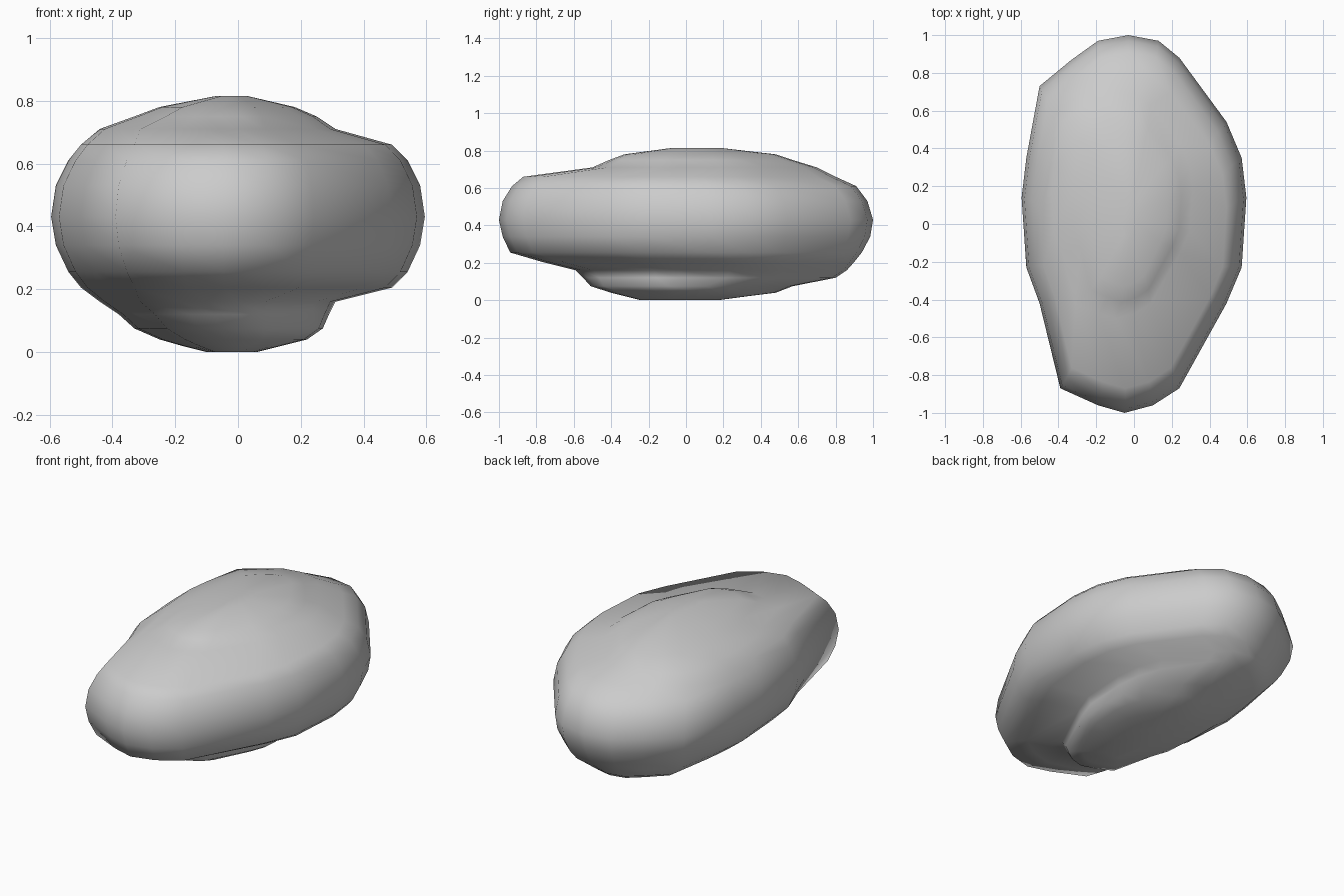
import bpy, bmesh

# widest outline of the stone, seen from above
OUTLINE = [(-.03, 1), (.13, .97), (.24, .88), (.49, .54), (.57, .35),
           (.595, .14), (.57, -.23), (.49, -.42), (.24, -.87), (.10, -.96),
           (-.05, -1), (-.19, -.96), (-.39, -.87), (-.50, -.42), (-.57, -.23),
           (-.595, .14), (-.57, .35), (-.50, .73), (-.33, .87), (-.19, .97)]

# height, then x range and y range of each layer
LAYERS = [(0, -.10, .06, -.24, .17), (.02, -.18, .14, -.32, .32),
          (.04, -.25, .22, -.40, .48), (.075, -.33, .27, -.51, .57),
          (.12, -.38, .29, -.55, .80), (.16, -.44, .31, -.59, .86),
          (.205, -.50, .49, -.77, .90), (.255, -.54, .54, -.94, .94),
          (.34, -.58, .58, -.98, .985), (.43, -.595, .595, -1, 1),
          (.53, -.58, .58, -.98, .97), (.61, -.54, .54, -.93, .91),
          (.66, -.50, .49, -.87, .80), (.71, -.44, .31, -.50, .70),
          (.75, -.33, .25, -.41, .57), (.78, -.25, .18, -.33, .48),
          (.815, -.07, .03, -.07, .18)]


def fit(v, half, lo, hi):
    """Map v from [-half, half] to [lo, hi]."""
    return lo + (v + half) / (2 * half) * (hi - lo)


# stone body: loft the outline through the layers
bm = bmesh.new()
rings = [[bm.verts.new((fit(x, .595, x0, x1), fit(y, 1, y0, y1), z))
          for x, y in OUTLINE] for z, x0, x1, y0, y1 in LAYERS]
n = len(OUTLINE)
for a, b in zip(rings, rings[1:]):
    for i in range(n):
        j = (i + 1) % n
        bm.faces.new((a[i], a[j], b[j], b[i]))
bm.faces.new(rings[0])
bm.faces.new(rings[-1])
bmesh.ops.recalc_face_normals(bm, faces=bm.faces)
for f in bm.faces:
    f.smooth = True

mesh = bpy.data.meshes.new("stone")
bm.to_mesh(mesh)
bm.free()
stone = bpy.data.objects.new("stone", mesh)
bpy.context.collection.objects.link(stone)
